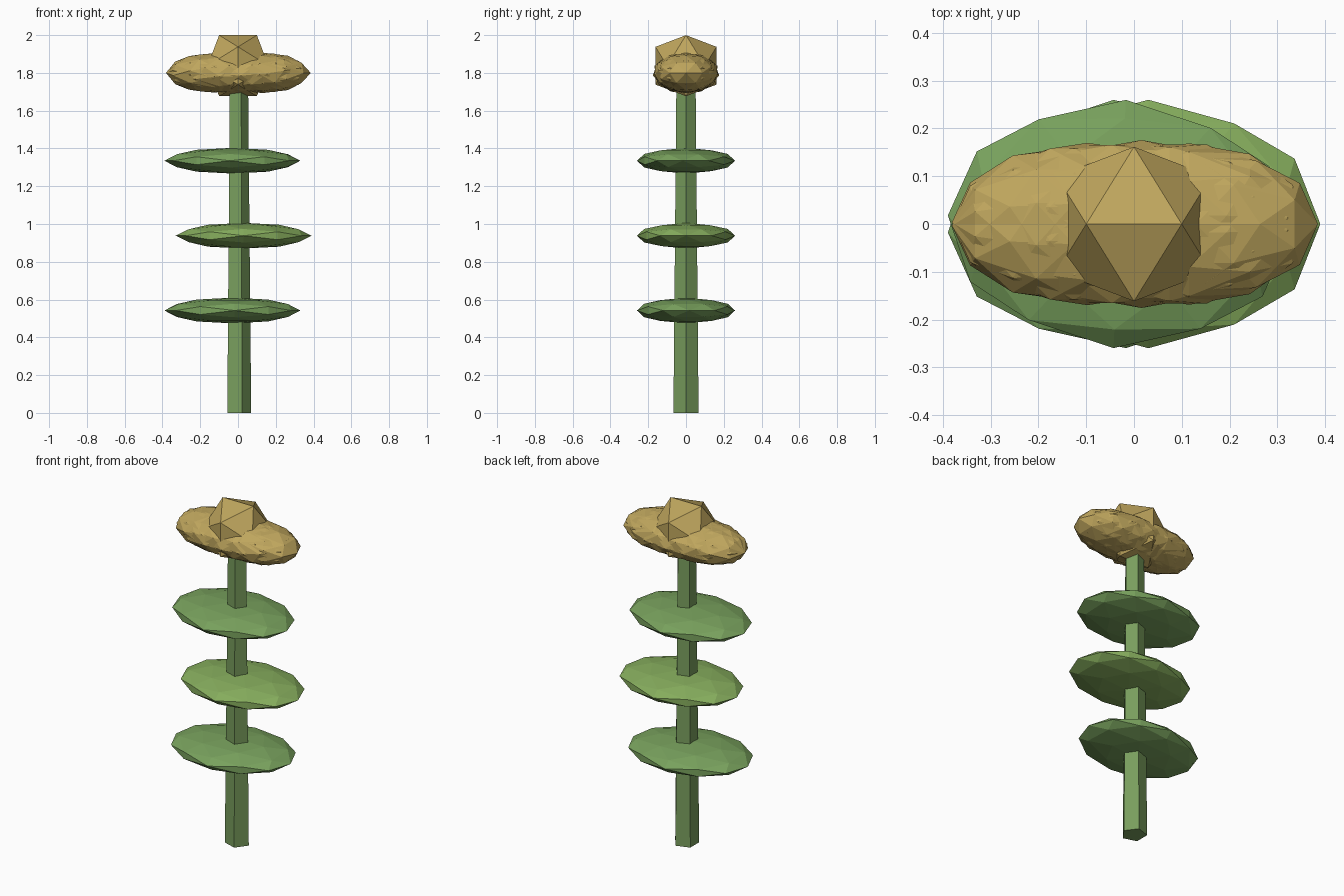
import bpy, bmesh, math
from mathutils import Matrix, Vector

if "Cube" in bpy.data.objects:
    bpy.data.objects.remove(bpy.data.objects["Cube"])

PHI = (1 + 5 ** 0.5) / 2


def material(name, color):
    m = bpy.data.materials.new(name)
    m.diffuse_color = (*color, 1)
    m.use_nodes = True
    m.node_tree.nodes["Principled BSDF"].inputs["Base Color"].default_value = m.diffuse_color
    return m


def add_object(name, bm, mat):
    bmesh.ops.recalc_face_normals(bm, faces=bm.faces[:])
    mesh = bpy.data.meshes.new(name)
    bm.to_mesh(mesh)
    bm.free()
    mesh.materials.append(mat)
    ob = bpy.data.objects.new(name, mesh)
    bpy.context.collection.objects.link(ob)
    return ob


def add_ico(bm, matrix, split):
    """Edge-up icosahedron of radius 1, optionally split once, placed by matrix."""
    pts = []
    for s in (-1, 1):
        for t in (-PHI, PHI):
            pts += [Vector((s, 0, t)), Vector((0, t, s)), Vector((t, s, 0))]
    if split:
        pts += [(a + b) / 2 for i, a in enumerate(pts) for b in pts[:i]
                if (a - b).length < 2.1]
    verts = [bm.verts.new(p.normalized()) for p in pts]
    bmesh.ops.convex_hull(bm, input=verts)
    bmesh.ops.transform(bm, matrix=matrix, verts=verts)


def place(loc, scale):
    return Matrix.Translation(loc) @ Matrix.Diagonal((*scale, 1))


stem_green = material("stem_green", (0.19, 0.34, 0.11))
leaf_green = material("leaf_green", (0.19, 0.36, 0.11))
light_green = material("light_green", (0.24, 0.42, 0.11))
straw = material("straw", (0.52, 0.38, 0.11))

# Five-sided tapering stem
bm = bmesh.new()
rings = []
for z, r in ((0, 0.07), (1.8, 0.053)):
    rings.append([bm.verts.new((r * math.cos(k * math.tau / 5),
                                r * math.sin(k * math.tau / 5), z)) for k in range(5)])
for k in range(5):
    j = (k + 1) % 5
    bm.faces.new((rings[0][k], rings[0][j], rings[1][j], rings[1][k]))
bm.faces.new(rings[0][::-1])
bm.faces.new(rings[1])
add_object("stem", bm, stem_green)

# Flat leaf pads, shifted to alternate sides
for name, x, z, turn, mat in (("lower_leaf", -0.03, 0.542, 0.05, leaf_green),
                              ("middle_leaf", 0.03, 0.938, 0, light_green),
                              ("upper_leaf", -0.03, 1.335, -0.05, leaf_green)):
    bm = bmesh.new()
    add_ico(bm, Matrix.Translation((x, 0, z)) @ Matrix.Rotation(turn, 4, 'Z')
            @ place((0, 0, 0), (0.36, 0.26, 0.068)), True)
    add_object(name, bm, mat)

# Overlapping petals, each facet pattern rolled about the long axis
bm = bmesh.new()
COUNT = 13
for k in range(COUNT):
    t = k * math.tau / COUNT
    centre = (0.13 * math.cos(t), 0.014 * math.sin(t), 1.8)
    add_ico(bm, place(centre, (0.255, 0.163, 0.107)) @ Matrix.Rotation(t, 4, 'X'), True)
add_object("petals", bm, straw)

# Faceted flower centre
bm = bmesh.new()
add_ico(bm, place((0, 0, 1.838), (0.19, 0.19, 0.19)), False)
add_object("flower_centre", bm, straw)
